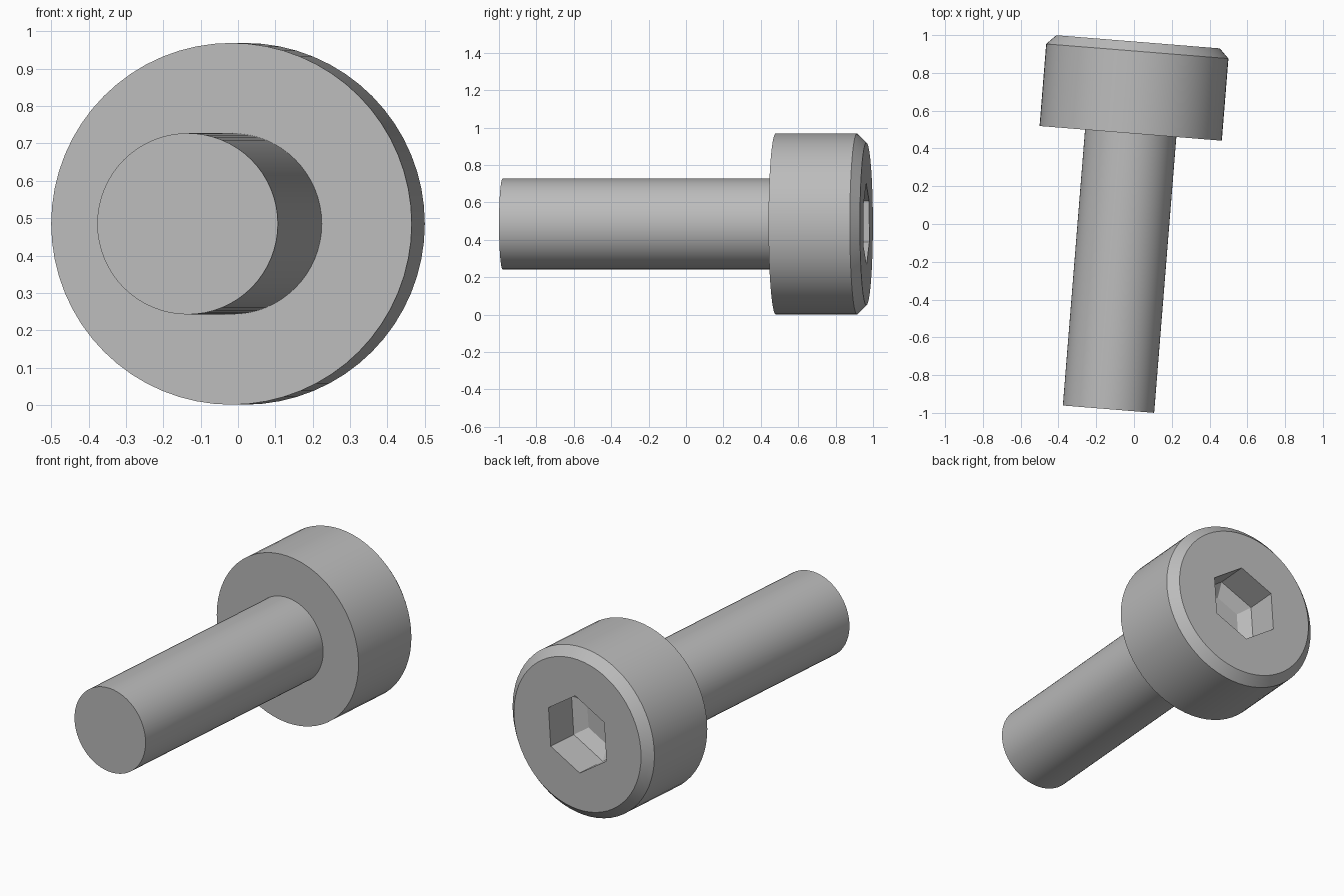
import bpy, bmesh
from math import cos, sin, pi, radians

TILT = radians(4.6)
HEAD_BASE = (-0.0175, 0.48, 0.485)   # centre of the bearing face under the head
SIDES = 64

cube = bpy.data.objects.get("Cube")
if cube:
    bpy.data.objects.remove(cube, do_unlink=True)

steel = bpy.data.materials.new("plain_grey_steel")
steel.use_nodes = True
GREY = (0.5, 0.5, 0.5, 1)
steel.diffuse_color = GREY
steel.node_tree.nodes["Principled BSDF"].inputs["Base Color"].default_value = GREY


def loft(name, rings, sides, start=0.0):
    """Closed solid through (radius, height) rings, laid along the bolt axis."""
    bm = bmesh.new()
    loops = []
    for r, z in rings:
        angles = [start + 2 * pi * i / sides for i in range(sides)]
        loops.append([bm.verts.new((r * cos(a), r * sin(a), z)) for a in angles])
    for low, high in zip(loops, loops[1:]):
        for i in range(sides):
            j = (i + 1) % sides
            bm.faces.new((low[i], low[j], high[j], high[i]))
    bm.faces.new(loops[0][::-1])
    bm.faces.new(loops[-1])
    bmesh.ops.recalc_face_normals(bm, faces=bm.faces)
    mesh = bpy.data.meshes.new(name)
    bm.to_mesh(mesh)
    bm.free()
    mesh.materials.append(steel)
    obj = bpy.data.objects.new(name, mesh)
    bpy.context.collection.objects.link(obj)
    obj.location = HEAD_BASE
    obj.rotation_euler = (-pi / 2, 0, -TILT)
    return obj


# Shank, pushed slightly into the head
shank = loft("shank", [(0.2425, -1.465), (0.2425, 0.02)], SIDES)

# Cylindrical head with a chamfered rim
head = loft("head", [(0.484, 0), (0.484, 0.436), (0.434, 0.486)], SIDES)

# Hexagonal socket with a tapered floor
socket = loft("socket_cutter", [(0.143, 0.251), (0.22, 0.296), (0.22, 0.6)],
              6, radians(34))
socket.hide_render = True
cut = head.modifiers.new("socket", "BOOLEAN")
cut.operation = "DIFFERENCE"
cut.solver = "EXACT"
cut.object = socket

bpy.context.view_layer.update()
bpy.ops.object.select_all(action="DESELECT")
head.select_set(True)
bpy.context.view_layer.objects.active = head
bpy.ops.object.modifier_apply(modifier=cut.name)
bpy.data.objects.remove(socket, do_unlink=True)

# Smooth round walls, crisp edges
shank.select_set(True)
bpy.ops.object.shade_smooth_by_angle(angle=radians(30))
